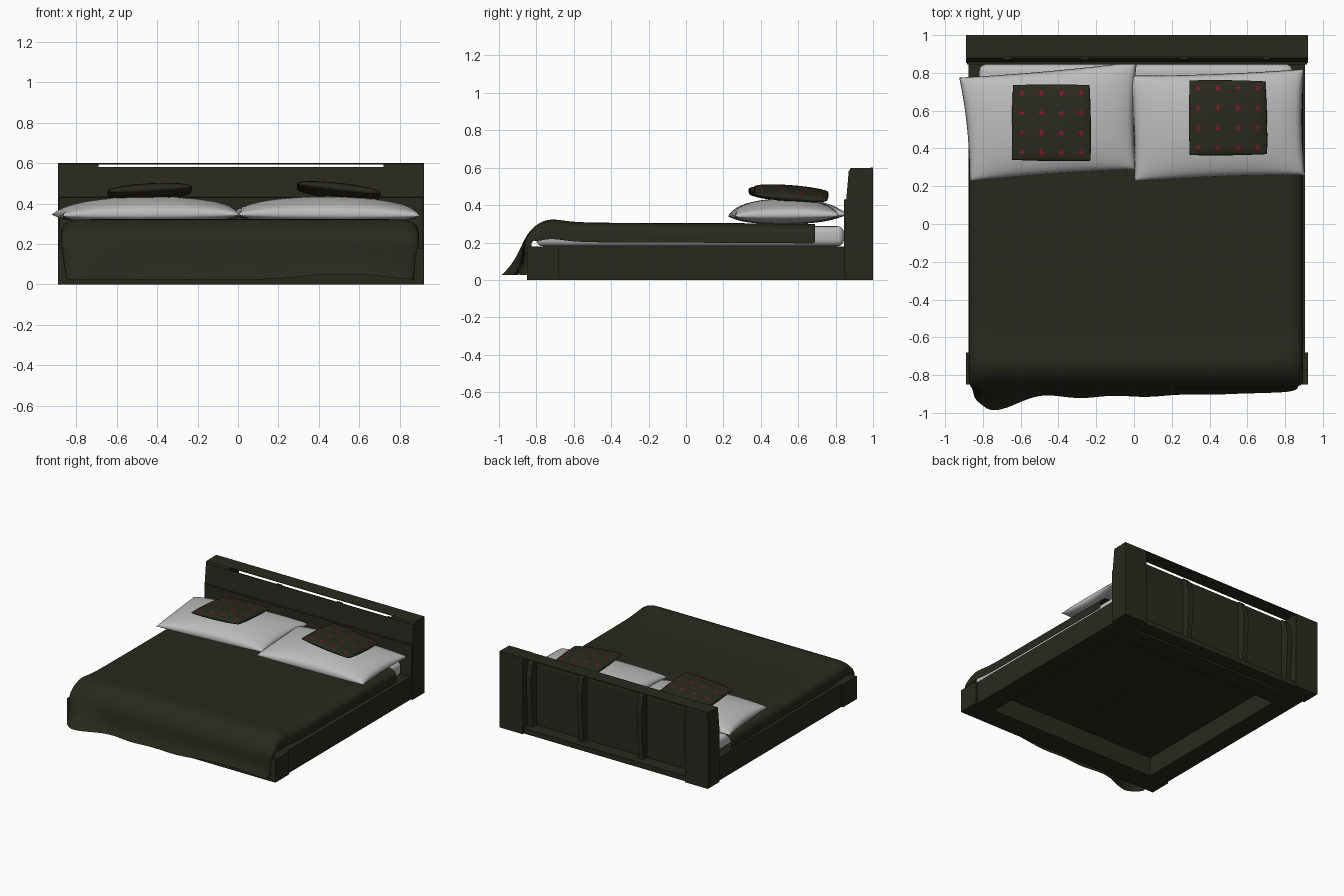
import bpy, bmesh, math
from mathutils import Vector

cube = bpy.data.objects.get("Cube")
if cube:
    bpy.data.objects.remove(cube, do_unlink=True)


def material(name, rgb):
    m = bpy.data.materials.new(name)
    m.use_nodes = True
    m.diffuse_color = (*rgb, 1)
    m.node_tree.nodes["Principled BSDF"].inputs["Base Color"].default_value = (*rgb, 1)
    return m


OLIVE = material("dark olive", (0.023, 0.022, 0.0135))
WHITE = material("soft white", (0.51, 0.51, 0.51))
RED = material("deep red", (0.24, 0.008, 0.016))


def finish(name, bm, mats, smooth=False):
    bmesh.ops.recalc_face_normals(bm, faces=bm.faces)
    mesh = bpy.data.meshes.new(name)
    bm.to_mesh(mesh)
    bm.free()
    for m in mats:
        mesh.materials.append(m)
    ob = bpy.data.objects.new(name, mesh)
    bpy.context.collection.objects.link(ob)
    if smooth:
        mesh.shade_smooth()
    return ob


def box(name, x, y, z, mat=OLIVE):
    bm = bmesh.new()
    bmesh.ops.create_cube(bm, size=1)
    for v in bm.verts:
        v.co = [lo + (c + 0.5) * (hi - lo) for c, (lo, hi) in zip(v.co, (x, y, z))]
    return finish(name, bm, [mat])


def extrude_x(name, profile, x0, x1):
    # side outline (y, z) pulled along x
    bm = bmesh.new()
    face = bm.faces.new([bm.verts.new((x0, y, z)) for y, z in profile])
    new = bmesh.ops.extrude_face_region(bm, geom=[face])["geom"]
    bmesh.ops.translate(bm, vec=(x1 - x0, 0, 0),
                        verts=[g for g in new if isinstance(g, bmesh.types.BMVert)])
    return finish(name, bm, [OLIVE])


def sheet(bm, rows):
    grid = [[bm.verts.new(p) for p in row] for row in rows]
    for a, b in zip(grid, grid[1:]):
        for i in range(len(a) - 1):
            bm.faces.new((a[i], a[i + 1], b[i + 1], b[i]))


def pillow(name, corners, up, down, n, power, bulge, mats, dots=False):
    # two puffed sheets sharing a seam; corners run front-left to back-left
    c = [Vector(p) for p in corners]
    bm = bmesh.new()
    for height in (up, -down):
        rows = []
        for j in range(n + 1):
            row = []
            for i in range(n + 1):
                u, v = (-math.cos(math.pi * k / n) * 0.5 + k / n - 0.5 for k in (i, j))
                s, t = (u + 1) / 2, (v + 1) / 2
                s += u * bulge * (1 - v * v)
                t += v * bulge * (1 - u * u)
                p = (c[0].lerp(c[1], s)).lerp(c[3].lerp(c[2], s), t)
                p.z += height * max(0, (1 - u * u) * (1 - v * v)) ** power
                row.append(p)
            rows.append(row)
        sheet(bm, rows)
    bmesh.ops.remove_doubles(bm, verts=bm.verts, dist=0.0002)
    if dots:
        # small crosses on a four by four layout
        mid = sum(c, Vector()) / 4
        for f in bm.faces:
            d = f.calc_center_median() - mid
            dx, dy = (abs((k / 0.105) % 1 - 0.5) * 0.105 for k in (d.x, d.y))
            f.material_index = int(min(dx, dy) < 0.004 and max(dx, dy) < 0.014)
    return finish(name, bm, mats, True)


# bed frame: rails, feet, recessed base boards
box("right_rail", (-0.875, -0.72), (-0.84, 0.86), (0, 0.18))
box("left_rail", (0.75, 0.905), (-0.84, 0.86), (0, 0.18))
box("foot_rail", (-0.88, 0.91), (-0.85, -0.68), (0, 0.18))
box("head_rail", (-0.72, 0.75), (0.7, 0.86), (0, 0.18))
box("right_base_board", (-0.74, 0.014), (-0.7, 0.72), (0.15, 0.178))
box("left_base_board", (0.016, 0.77), (-0.7, 0.72), (0.15, 0.178))
for side, x in (("right", (-0.89, -0.72)), ("left", (0.75, 0.92))):
    box(side + "_foot_post", x, (-0.85, -0.68), (0, 0.18))

# headboard: leaning front panel, end posts, cap with a slit under it
post = [(0.853, 0), (0.857, 0.43), (0.875, 0.59), (0.88, 0.597), (1, 0.6), (1, 0)]
extrude_x("right_head_post", post, -0.89, -0.69)
extrude_x("left_head_post", post, 0.72, 0.92)
extrude_x("headboard_panel", [(0.845, 0.02), (0.845, 0.43), (0.857, 0.432), (0.87, 0.582),
                              (0.876, 0.582), (0.885, 0.5), (0.885, 0.02)], -0.885, 0.915)
extrude_x("headboard_cap", [(0.885, 0.594), (0.885, 0.598), (1, 0.6), (1, 0.594)], -0.7, 0.73)
box("headboard_bottom_rail", (-0.7, 0.73), (0.88, 0.985), (0, 0.04))
for i, x in enumerate((-0.67, -0.26, 0.26, 0.7)):
    extrude_x("headboard_rib_%d" % i, [(0.875, 0.03), (0.93, 0.03), (0.95, 0.3), (0.955, 0.43),
                                       (0.93, 0.54), (0.89, 0.581), (0.875, 0.581)], x - 0.02, x + 0.02)

# mattress with rounded edges
mattress = box("mattress", (-0.82, 0.84), (-0.8, 0.845), (0.18, 0.287), WHITE)
bevel = mattress.modifiers.new("round", "BEVEL")
bevel.width, bevel.segments = 0.035, 4
mattress.data.shade_smooth()

# blanket: lengthwise profile swept over a rounded cross-section, wavy hem at the foot
profile = [(0.69, 0.3), (0.68, 0.3), (0.4, 0.303), (0, 0.304), (-0.4, 0.305), (-0.6, 0.308), (-0.68, 0.322),
           (-0.74, 0.325), (-0.8, 0.298), (-0.85, 0.245), (-0.872, 0.19), (-0.878, 0.1), (-0.9, 0.05), (-0.915, 0.025)]
edge = [(0.885, 0.105), (0.885, 0.06), (0.875, 0.025), (0.83, 0.003), (0.78, 0)]
section = [(-x, d) for x, d in edge] + [(k * 0.097, 0) for k in range(-7, 8)] + [(x, d) for x, d in reversed(edge)]
rows = []
for y, z in profile:
    drape = min(1, max(0, (-0.79 - y) / 0.085))
    hem = max(0, (0.2 - z) / 0.175)
    row = []
    for x, drop in section:
        flare = math.exp(-((x + 0.78) / 0.11) ** 2) * 0.085 + 0.018 * math.sin(x * 17 + 0.4) * (0.4 - x * 0.6)
        row.append((x * (1 - 0.03 * hem) + 0.01,
                    y + drop * drape * 0.4 - hem * (flare - 0.025 * max(0, x + 0.1)),
                    z - drop * (1 - drape) + 0.025 * hem * math.exp(-((x - 0.52) / 0.25) ** 4)))
    rows.append(row)
bm = bmesh.new()
sheet(bm, rows)
blanket = finish("blanket", bm, [OLIVE], True)
blanket.modifiers.new("smooth", "SUBSURF").levels = 2

# sleeping pillows
pillow("right_pillow", [(-0.87, 0.225, 0.34), (0.01, 0.29, 0.345), (0.015, 0.86, 0.35), (-0.925, 0.775, 0.345)],
       0.09, 0.047, 32, 0.42, -0.016, [WHITE])
pillow("left_pillow", [(0, 0.225, 0.345), (0.905, 0.26, 0.34), (0.9, 0.82, 0.345), (-0.03, 0.785, 0.35)],
       0.09, 0.047, 32, 0.42, -0.016, [WHITE])

# dotted cushions resting on the pillows
pillow("right_cushion", [(-0.645, 0.34, 0.462), (-0.23, 0.335, 0.485), (-0.235, 0.735, 0.455), (-0.64, 0.735, 0.435)],
       0.038, 0.036, 90, 0.38, 0.01, [OLIVE, RED], True)
pillow("left_cushion", [(0.295, 0.365, 0.5), (0.705, 0.37, 0.455), (0.695, 0.755, 0.425), (0.295, 0.76, 0.47)],
       0.036, 0.036, 90, 0.38, 0.01, [OLIVE, RED], True)
